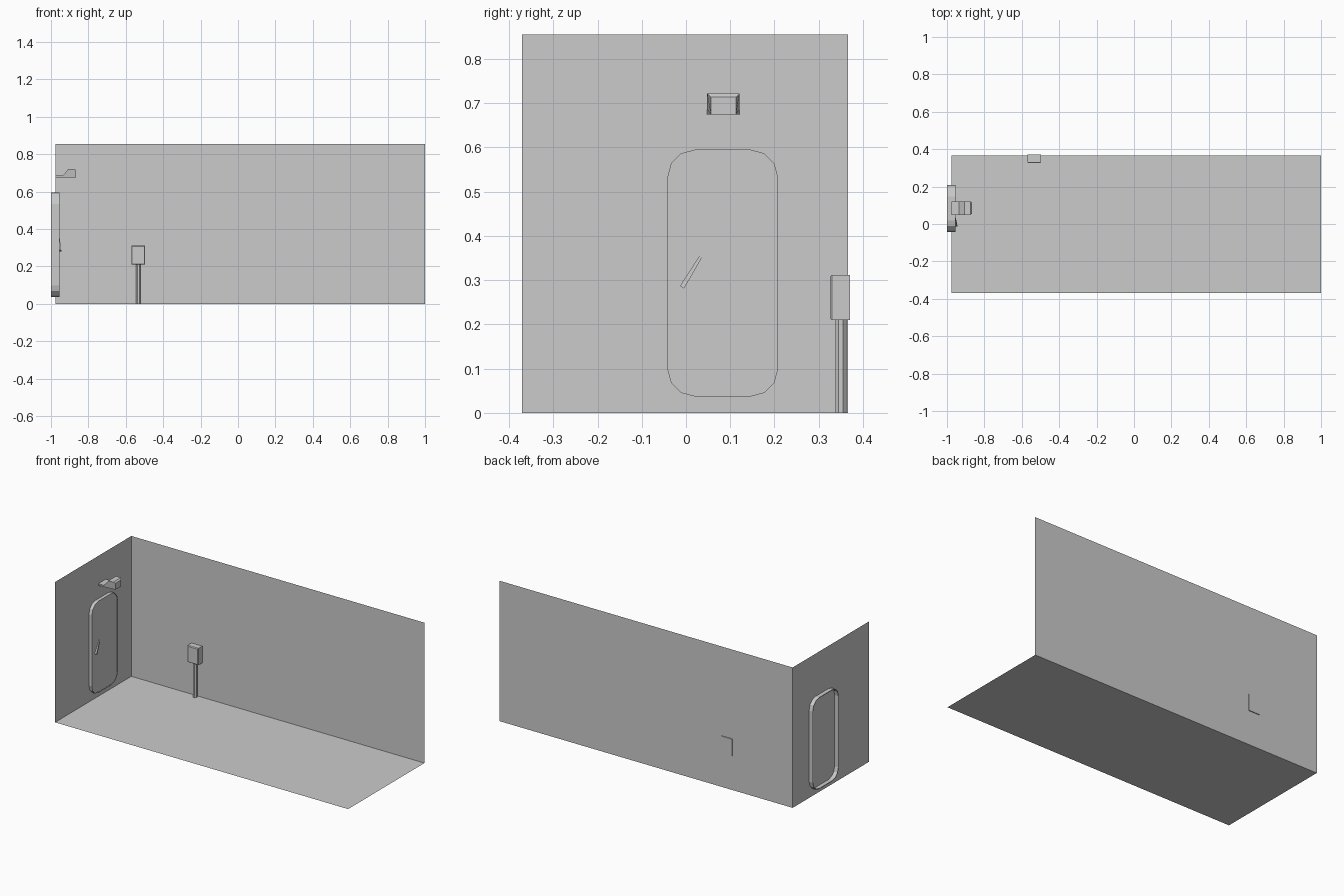
import bpy, bmesh, math
from mathutils import Vector

if "Cube" in bpy.data.objects:
    bpy.data.objects.remove(bpy.data.objects["Cube"])


def make(name, verts, faces):
    mesh = bpy.data.meshes.new(name)
    mesh.from_pydata(verts, [], faces)
    ob = bpy.data.objects.new(name, mesh)
    bpy.context.collection.objects.link(ob)
    return ob


def fix_normals(ob):
    bm = bmesh.new()
    bm.from_mesh(ob.data)
    bmesh.ops.recalc_face_normals(bm, faces=bm.faces)
    bm.to_mesh(ob.data)
    bm.free()


def bridge(name, a, b, caps=True):
    """Solid between two matching loops."""
    n = len(a)
    faces = [(i, (i + 1) % n, (i + 1) % n + n, i + n) for i in range(n)]
    if caps:
        faces += [tuple(range(n)), tuple(range(n, 2 * n))]
    ob = make(name, list(a) + list(b), faces)
    fix_normals(ob)
    return ob


def rounded(y0, y1, z0, z1, r, seg=3):
    """Rounded rectangle in the y/z plane."""
    pts = []
    corners = ((y1 - r, z1 - r), (y0 + r, z1 - r), (y0 + r, z0 + r), (y1 - r, z0 + r))
    for k, (cy, cz) in enumerate(corners):
        for i in range(seg + 1):
            t = math.pi / 2 * (k + i / seg)
            pts.append((cy + r * math.cos(t), cz + r * math.sin(t)))
    return pts


L, R, F, B, H = -0.975, 1.0, -0.368, 0.366, 0.855

# Room shell
make("floor", [(L, F, 0), (R, F, 0), (R, B, 0), (L, B, 0)], [(0, 1, 2, 3)])
make("back_wall", [(L, B, 0), (R, B, 0), (R, B, H), (L, B, H)], [(0, 1, 2, 3)])
make("side_wall", [(L, F - .003, 0), (L, B, 0), (L, B, H), (L, F - .003, H)], [(0, 1, 2, 3)])

# Door frame ring, passing through the wall
outer = rounded(-.042, .208, .037, .595, .062)
inner = rounded(-.038, .204, .041, .591, .058)
n = len(outer)
rings = [(outer, -1.0), (outer, -.955), (inner, -.955), (inner, -1.0)]
verts = [(x, y, z) for loop, x in rings for y, z in loop]
faces = [(k * n + i, k * n + (i + 1) % n, (k + 1) % 4 * n + (i + 1) % n, (k + 1) % 4 * n + i)
         for k in range(4) for i in range(n)]
fix_normals(make("door_frame", verts, faces))

# Door leaf
make("door_panel", [(-.957, y, z) for y, z in inner], [tuple(range(n))])

# Slanted door handle
lo, hi = Vector((-.957, -.009, .284)), Vector((-.957, .035, .356))
side = Vector((0, .0045, -.003))
loops = []
for c, s, d in ((lo, 1, .012), (hi, .6, .003)):
    out = Vector((d, 0, 0))
    loops.append([tuple(p) for p in (c - side * s, c + side * s, c + side * s + out, c - side * s + out)])
bridge("door_handle", *loops)

# Lamp above the door: side profile with a tapered front
prof = [(L, .675, 0), (L, .686, 0), (-.936, .686, 0), (-.907, .722, 0),
        (-.875, .722, 0), (-.866, .714, .008), (-.866, .675, .008)]
bridge("wall_lamp",
       [(x, .048 + t, z) for x, z, t in prof],
       [(x, .121 - t, z) for x, z, t in prof])

# Control box with chamfered front edges
x0, x1, z0, z1, c = -.570, -.497, .210, .312, .004
rect = [(x0, z0), (x1, z0), (x1, z1), (x0, z1)]
mx, mz = (x0 + x1) / 2, (z0 + z1) / 2
shrink = [(x - math.copysign(c, x - mx), z - math.copysign(c, z - mz)) for x, z in rect]
layers = [(rect, .371), (rect, .330), (shrink, .325)]
verts = [(x, y, z) for loop, y in layers for x, z in loop]
faces = [(k * 4 + i, k * 4 + (i + 1) % 4, k * 4 + 4 + (i + 1) % 4, k * 4 + 4 + i)
         for k in range(2) for i in range(4)] + [(0, 1, 2, 3), (8, 9, 10, 11)]
fix_normals(make("control_box", verts, faces))

# Post below the control box
bpy.ops.mesh.primitive_cylinder_add(vertices=8, radius=.0135, depth=.212,
                                    location=(-.533, .350, .106), rotation=(0, 0, math.pi / 8))
bpy.context.object.name = "box_post"
